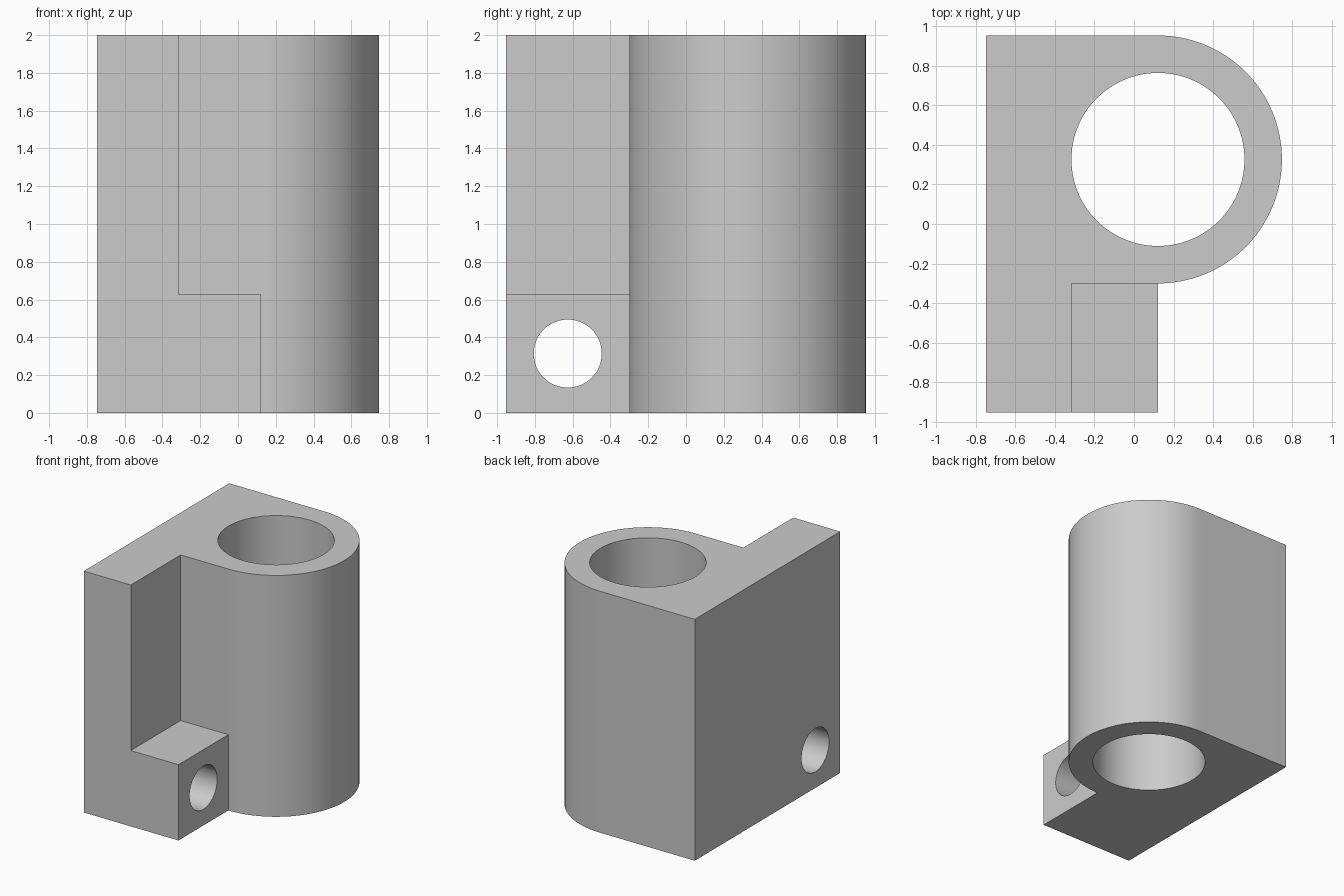
import bpy, bmesh
from math import cos, sin, pi, radians
from mathutils import Matrix

if "Cube" in bpy.data.objects:
    bpy.data.objects.remove(bpy.data.objects["Cube"])

CX, CY, R = 0.121, 0.326, 0.626      # barrel centre and outer radius
X0, Y0, H = -0.747, -0.952, 2.0      # left side, front side, height
ARM_X, LUG_Z = -0.316, 0.628         # flange thickness line, lug top
SEG = 64


def prism(name, points, z0, z1):
    """Extrude a counter-clockwise outline from z0 to z1."""
    bm = bmesh.new()
    face = bm.faces.new([bm.verts.new((x, y, z0)) for x, y in points])
    ext = bmesh.ops.extrude_face_region(bm, geom=[face])
    for v in ext["geom"]:
        if isinstance(v, bmesh.types.BMVert):
            v.co.z = z1
    bmesh.ops.recalc_face_normals(bm, faces=bm.faces[:])
    mesh = bpy.data.meshes.new(name)
    bm.to_mesh(mesh)
    bm.free()
    ob = bpy.data.objects.new(name, mesh)
    bpy.context.collection.objects.link(ob)
    return ob


def circle(cx, cy, r, n):
    return [(cx + r * cos(2 * pi * i / n), cy + r * sin(2 * pi * i / n)) for i in range(n)]


def cut(target, cutter):
    cutter.hide_render = True
    bpy.context.view_layer.objects.active = target
    mod = target.modifiers.new("cut", 'BOOLEAN')
    mod.operation, mod.solver, mod.object = 'DIFFERENCE', 'EXACT', cutter
    bpy.ops.object.modifier_apply(modifier=mod.name)
    bpy.data.objects.remove(cutter)


# Block with rounded barrel side
arc = [(CX + R * sin(pi * i / SEG), CY - R * cos(pi * i / SEG)) for i in range(SEG + 1)]
body = prism("bracket_body", [(X0, Y0), (CX, Y0)] + arc + [(X0, CY + R)], 0, H)

# Notch above the lug
y1 = CY - R
cut(body, prism("notch_cutter", [(ARM_X, Y0 - 0.2), (CX + 0.2, Y0 - 0.2),
                                 (CX + 0.2, y1), (ARM_X, y1)], LUG_Z, H + 0.2))

# Vertical bore through the barrel
cut(body, prism("bore_cutter", circle(CX, CY, 0.437, 2 * SEG), -0.2, H + 0.2))

# Cross hole through the lug and flange
hole = prism("cross_hole_cutter", circle(0, 0, 0.18, SEG), -1.2, 0.4)
hole.data.transform(Matrix.Translation((0, -0.626, 0.314)) @ Matrix.Rotation(pi / 2, 4, 'Y'))
cut(body, hole)

# Smooth curved walls, sharp edges
bpy.ops.object.select_all(action='DESELECT')
body.select_set(True)
bpy.context.view_layer.objects.active = body
bpy.ops.object.shade_smooth_by_angle(angle=radians(30))
